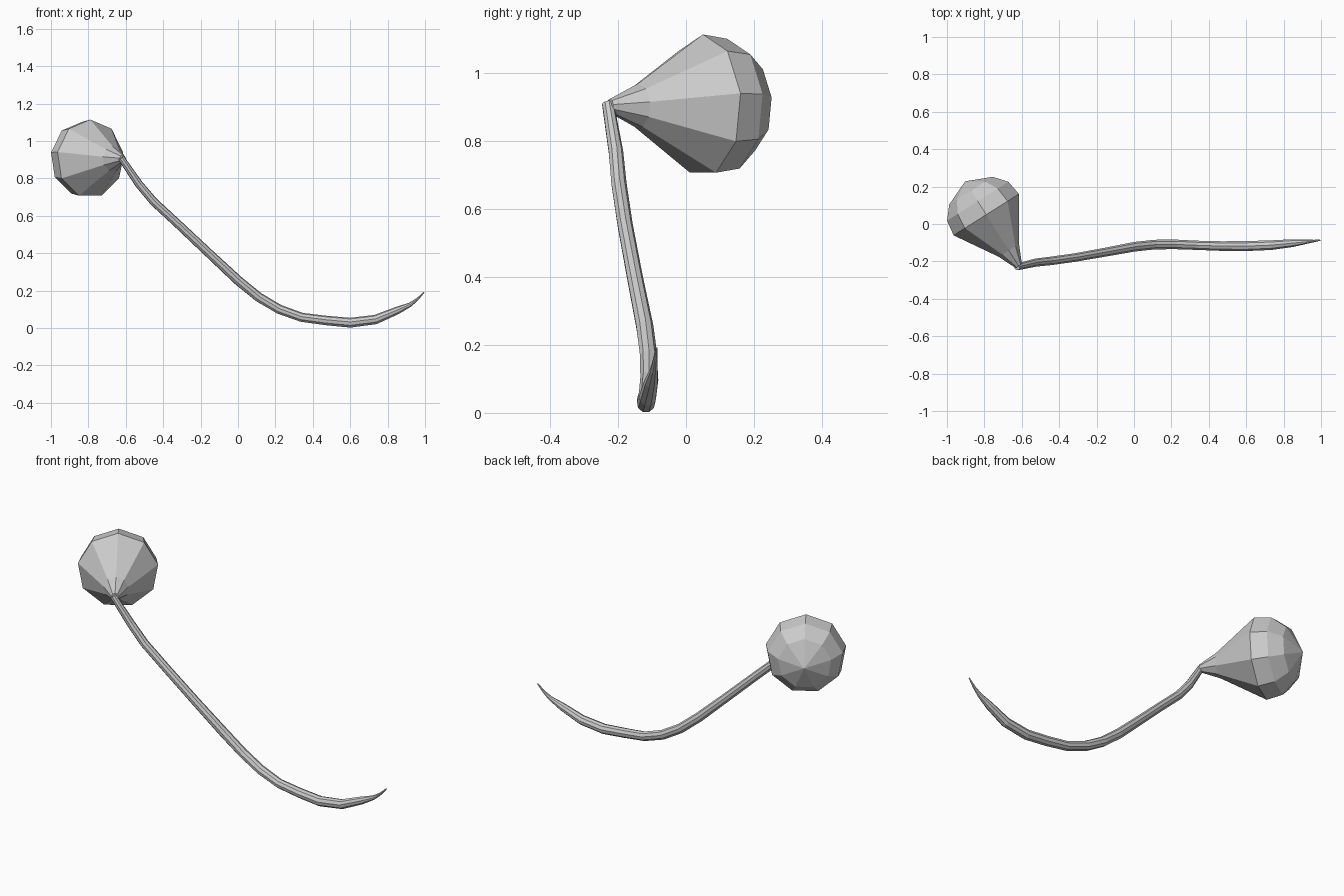
import bpy, bmesh
from math import cos, sin, pi
from mathutils import Vector

if "Cube" in bpy.data.objects:
    bpy.data.objects.remove(bpy.data.objects["Cube"])

SIDES = 9


def loft(name, stations):
    """Flat-shaded tube through (x, y, z, radius) stations, one corner facing up."""
    bm = bmesh.new()
    pts = [Vector(s[:3]) for s in stations]
    rings = []
    for i, s in enumerate(stations):
        t = (pts[min(i + 1, len(pts) - 1)] - pts[max(i - 1, 0)]).normalized()
        side = t.cross(Vector((0, 0, 1))).normalized()
        up = side.cross(t)
        ring = []
        for k in range(SIDES):
            a = 2 * pi * k / SIDES
            ring.append(bm.verts.new(pts[i] + s[3] * (up * cos(a) + side * sin(a))))
        rings.append(ring)
    for r0, r1 in zip(rings, rings[1:]):
        for k in range(SIDES):
            j = (k + 1) % SIDES
            bm.faces.new((r0[k], r0[j], r1[j], r1[k]))
    bm.faces.new(rings[0])
    if stations[-1][3] > 0:
        bm.faces.new(rings[-1])
    bmesh.ops.remove_doubles(bm, verts=bm.verts, dist=0.0005)
    bmesh.ops.recalc_face_normals(bm, faces=bm.faces)
    mesh = bpy.data.meshes.new(name)
    bm.to_mesh(mesh)
    bm.free()
    obj = bpy.data.objects.new(name, mesh)
    bpy.context.collection.objects.link(obj)
    return obj


# Curved stalk, from the bulb neck down and round to the pointed tip
loft("stalk", [
    (-0.625, -0.23, 0.91, 0.018), (-0.53, -0.207, 0.77, 0.022),
    (-0.45, -0.198, 0.675, 0.023), (-0.32, -0.18, 0.555, 0.023),
    (-0.15, -0.15, 0.395, 0.024), (0.0, -0.122, 0.255, 0.026),
    (0.11, -0.11, 0.165, 0.026), (0.22, -0.109, 0.10, 0.026),
    (0.34, -0.114, 0.057, 0.025), (0.47, -0.118, 0.04, 0.026),
    (0.60, -0.118, 0.028, 0.027), (0.735, -0.113, 0.045, 0.026),
    (0.85, -0.102, 0.093, 0.021), (0.92, -0.095, 0.125, 0.012),
    (0.96, -0.091, 0.155, 0.007), (0.995, -0.087, 0.192, 0.003),
])

# Bulb: cone flaring from the neck to a rounded cap, as (distance, radius)
centre = Vector((-0.79, 0.05, 0.905))
axis = Vector((-0.535, 0.845, 0.0)).normalized()
profile = [(-0.325, 0.02), (-0.225, 0.066), (0.0, 0.21),
           (0.085, 0.197), (0.152, 0.14), (0.211, 0.0)]
loft("bulb", [(*(centre + axis * d), r) for d, r in profile])
